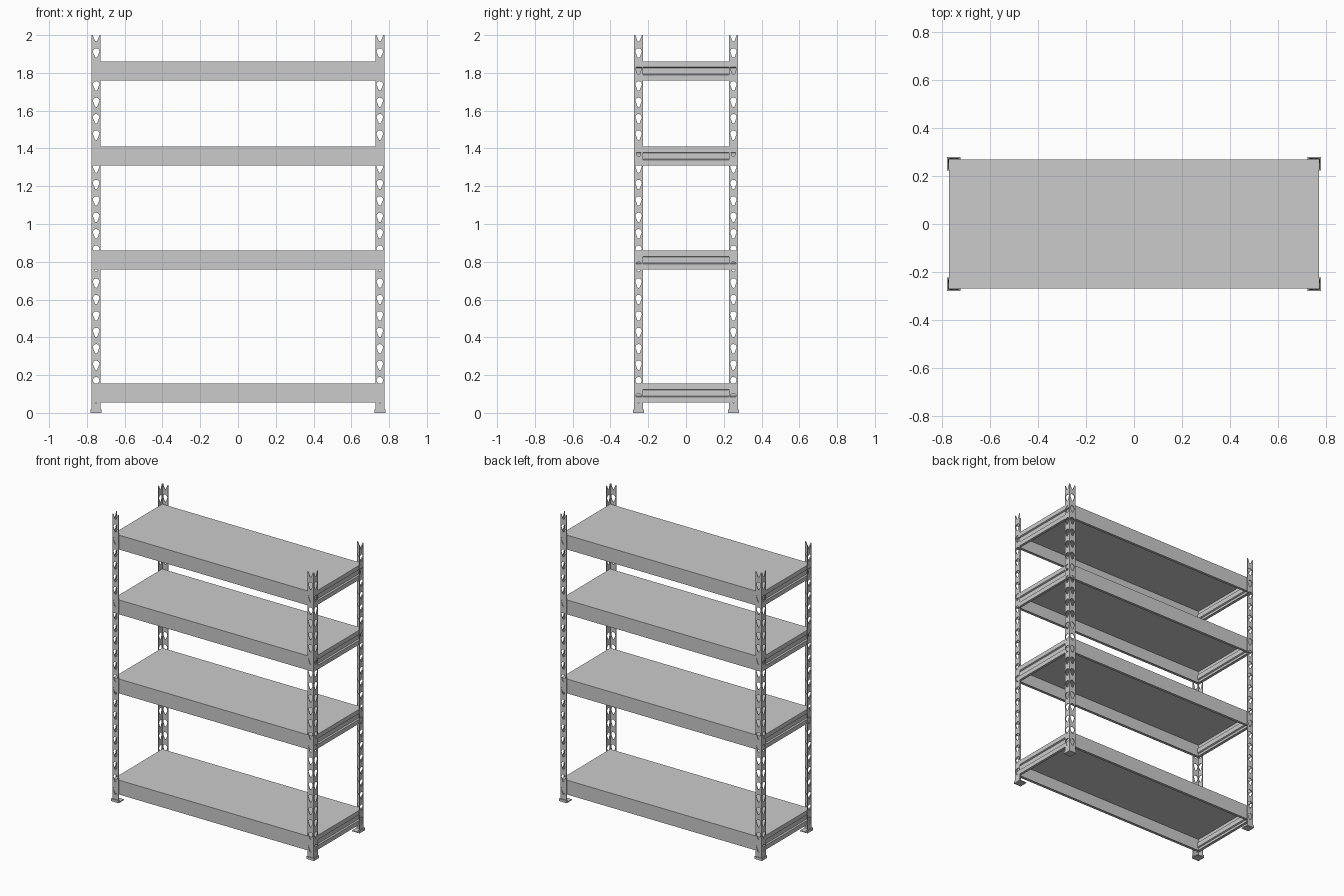
import bpy, bmesh
from math import sin, cos, pi, radians
from mathutils import Matrix

if "Cube" in bpy.data.objects:
    bpy.data.objects.remove(bpy.data.objects["Cube"])

# local profile axes -> world: (x,z) profile along y, (y,z) profile along x, (x,y) profile along z
ALONG_Y = Matrix.Rotation(pi / 2, 4, 'X')
ALONG_X = Matrix(((0, 0, 1, 0), (1, 0, 0, 0), (0, 1, 0, 0), (0, 0, 0, 1)))
ALONG_Z = Matrix.Identity(4)


def prism(loops, half, axes, offset=(0, 0, 0)):
    """Filled profile (inner loops become holes) extruded +-half."""
    cu = bpy.data.curves.new("profile", 'CURVE')
    cu.dimensions, cu.fill_mode, cu.extrude = '2D', 'BOTH', half
    for loop in loops:
        sp = cu.splines.new('POLY')
        sp.points.add(len(loop) - 1)
        for p, (a, b) in zip(sp.points, loop):
            p.co = (a, b, 0, 1)
        sp.use_cyclic_u = True
    ob = bpy.data.objects.new("profile", cu)
    bpy.context.collection.objects.link(ob)
    me = bpy.data.meshes.new_from_object(ob)
    bpy.data.objects.remove(ob)
    me.transform(Matrix.Translation(offset) @ axes)
    return me


def make(name, meshes, mirror=(False, False)):
    bm = bmesh.new()
    for me in meshes:
        bm.from_mesh(me)
        bpy.data.meshes.remove(me)
    bmesh.ops.remove_doubles(bm, verts=bm.verts, dist=1e-5)
    bmesh.ops.recalc_face_normals(bm, faces=bm.faces)
    out = bpy.data.meshes.new(name)
    bm.to_mesh(out)
    bm.free()
    for p in out.polygons:
        p.use_smooth = False
    ob = bpy.data.objects.new(name, out)
    bpy.context.collection.objects.link(ob)
    if any(mirror):
        m = ob.modifiers.new("Mirror", 'MIRROR')
        m.use_axis = (mirror[0], mirror[1], False)
        m.use_mirror_merge = False
    return ob


def arc(cx, cz, r, a0, a1, n):
    return [(cx + r * cos(radians(a0 + (a1 - a0) * i / n)),
             cz + r * sin(radians(a0 + (a1 - a0) * i / n))) for i in range(n + 1)]


def rect(x0, x1, z0, z1):
    return [(x0, z0), (x1, z0), (x1, z1), (x0, z1)]


PX, PY, W, T = 0.775, 0.275, 0.048, 0.004   # post corner, flange width, sheet thickness
PITCH, TOP_HOLE = 0.087, 1.905


# perforated flange: keyhole slots and an open half slot at the top
def flange_loops(outer):
    c = outer - W / 2
    zt = TOP_HOLE + PITCH
    notch = (arc(c, zt + .008, .017, 180, 220, 3) + arc(c, zt - .017, .008, 180, 360, 6)
             + arc(c, zt + .008, .017, -40, 0, 3))
    loops = [[(outer - W, 0.003), (outer, 0.003), (outer, 2)] + notch[::-1] + [(outer - W, 2)]]
    for k in range(22):
        z = TOP_HOLE - PITCH * k
        loops.append(arc(c, z + .008, .017, -40, 220, 14) + arc(c, z - .017, .008, 180, 360, 6))
    return loops


# four angle posts
make("corner_posts", [
    prism(flange_loops(PX), T / 2, ALONG_Y, (0, PY - T / 2, 0)),
    prism(flange_loops(PY), T / 2, ALONG_X, (PX - T / 2, 0, 0)),
], (True, True))

# feet: base plate with a low collar round the post
FX, FY, F = 0.78, 0.28, 0.057
collar = [(FX - F, FY), (FX - F, FY - .011), (FX - .011, FY - .011),
          (FX - .011, FY - F), (FX, FY - F), (FX, FY)]
make("feet", [
    prism([rect(FX - F, FX, FY - F, FY)], .003, ALONG_Z, (0, 0, .003)),
    prism([collar], .006, ALONG_Z, (0, 0, .012)),
], (True, True))

# shelves: long lipped beams, grooved end beams and a thin deck
BX, BY, H, DECK = PX - T, PY - T - .003, 0.1, 0.006
for i, z in enumerate((0.055, 0.759, 1.309, 1.76), 1):
    top = z + H - DECK
    long_profile = [(BY, z), (BY, top), (BY - T, top), (BY - T, z + T),
                    (BY - .018, z + T), (BY - .018, z)]
    make(f"shelf_{i}_long_beams", [prism([long_profile], BX, ALONG_X)], (False, True))

    g = 0.01  # groove depth
    face = [(BX, z), (BX, z + .03), (BX - g, z + .034), (BX - g, z + .066),
            (BX, z + .07), (BX, top)]
    inner = [(x - T, max(h, z + T)) for x, h in face[::-1]]
    end_profile = face + inner + [(BX - .018, z + T), (BX - .018, z)]
    make(f"shelf_{i}_end_beams", [prism([end_profile], BY - T, ALONG_Y)], (True, False))

    make(f"shelf_{i}_deck",
         [prism([rect(-BX, BX, -BY, BY)], DECK / 2, ALONG_Z, (0, 0, z + H - DECK / 2))])
